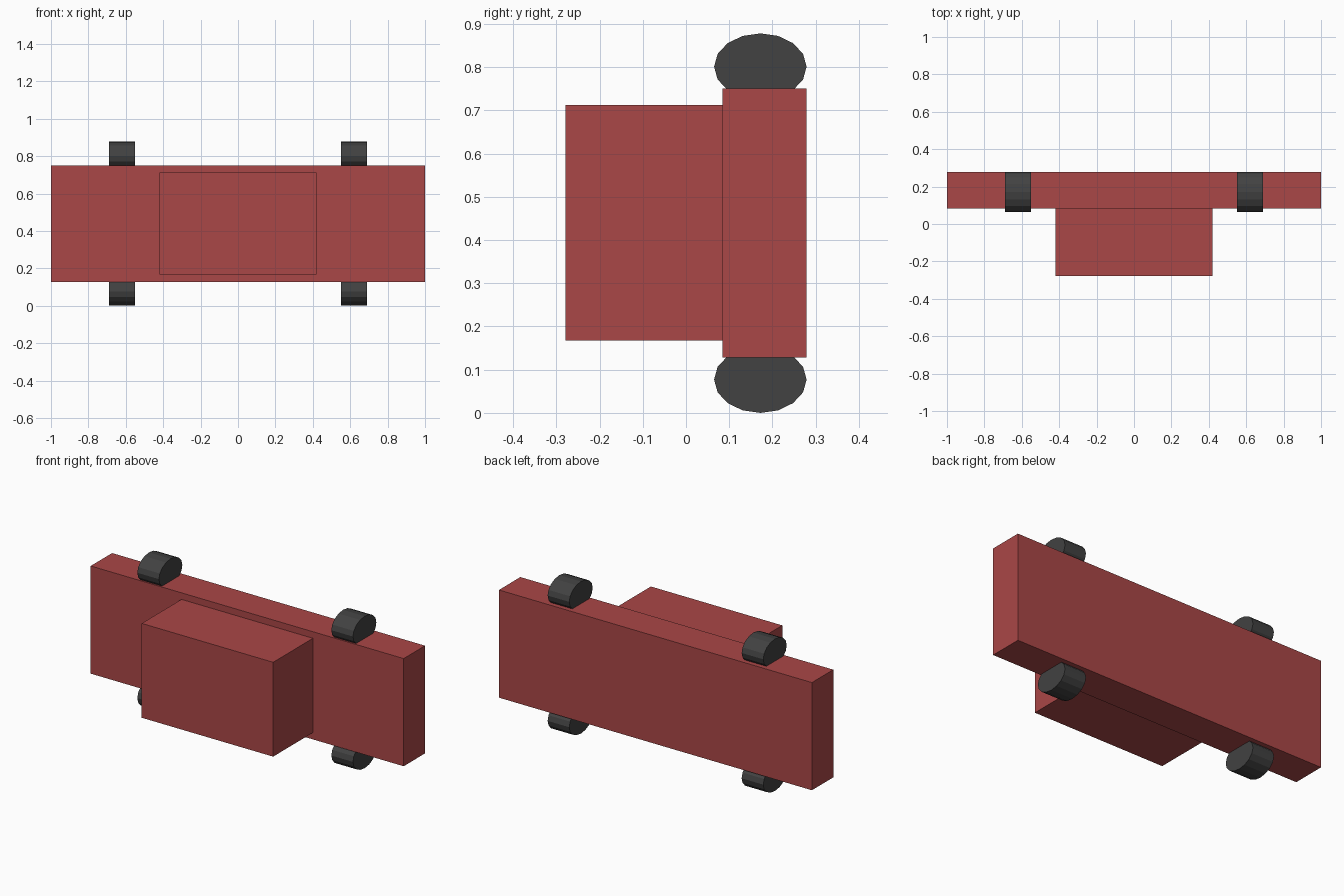
import bpy, bmesh, math
from mathutils import Matrix

if "Cube" in bpy.data.objects:
    bpy.data.objects.remove(bpy.data.objects["Cube"])


def material(name, rgb):
    m = bpy.data.materials.new(name)
    m.diffuse_color = (*rgb, 1.0)
    m.use_nodes = True
    m.node_tree.nodes["Principled BSDF"].inputs["Base Color"].default_value = m.diffuse_color
    return m


RED = material("red paint", (0.40, 0.063, 0.063))
DARK = material("dark rubber", (0.054, 0.054, 0.054))


def add_object(name, bm, mat):
    bmesh.ops.recalc_face_normals(bm, faces=bm.faces)
    mesh = bpy.data.meshes.new(name)
    bm.to_mesh(mesh)
    bm.free()
    mesh.materials.append(mat)
    bpy.context.collection.objects.link(bpy.data.objects.new(name, mesh))


def box(name, lo, hi, mat):
    size = [b - a for a, b in zip(lo, hi)]
    mid = [(a + b) / 2 for a, b in zip(lo, hi)]
    bm = bmesh.new()
    bmesh.ops.create_cube(bm, size=1, matrix=Matrix.Translation(mid) @ Matrix.Diagonal((*size, 1)))
    add_object(name, bm, mat)


def wheel(name, centre, width, ry, rz):
    # Oval cylinder with its axle along x
    mat = (Matrix.Translation(centre) @ Matrix.Diagonal((width, ry, rz, 1))
           @ Matrix.Rotation(math.pi / 2, 4, 'Y'))
    bm = bmesh.new()
    bmesh.ops.create_cone(bm, cap_ends=True, segments=16, radius1=1, radius2=1, depth=1, matrix=mat)
    add_object(name, bm, DARK)


# Car lying on its side: body slab and cabin block
box("body", (-1, 0.084, 0.128), (1, 0.279, 0.75), RED)
box("cabin", (-0.42, -0.279, 0.167), (0.42, 0.084, 0.712), RED)

# Four wheels, half sunk into the long edges of the body
for side, x in (("left", -0.62), ("right", 0.62)):
    for level, z in (("lower", 0.077), ("upper", 0.801)):
        wheel(f"{level}_{side}_wheel", (x, 0.172, z), 0.138, 0.107, 0.077)
